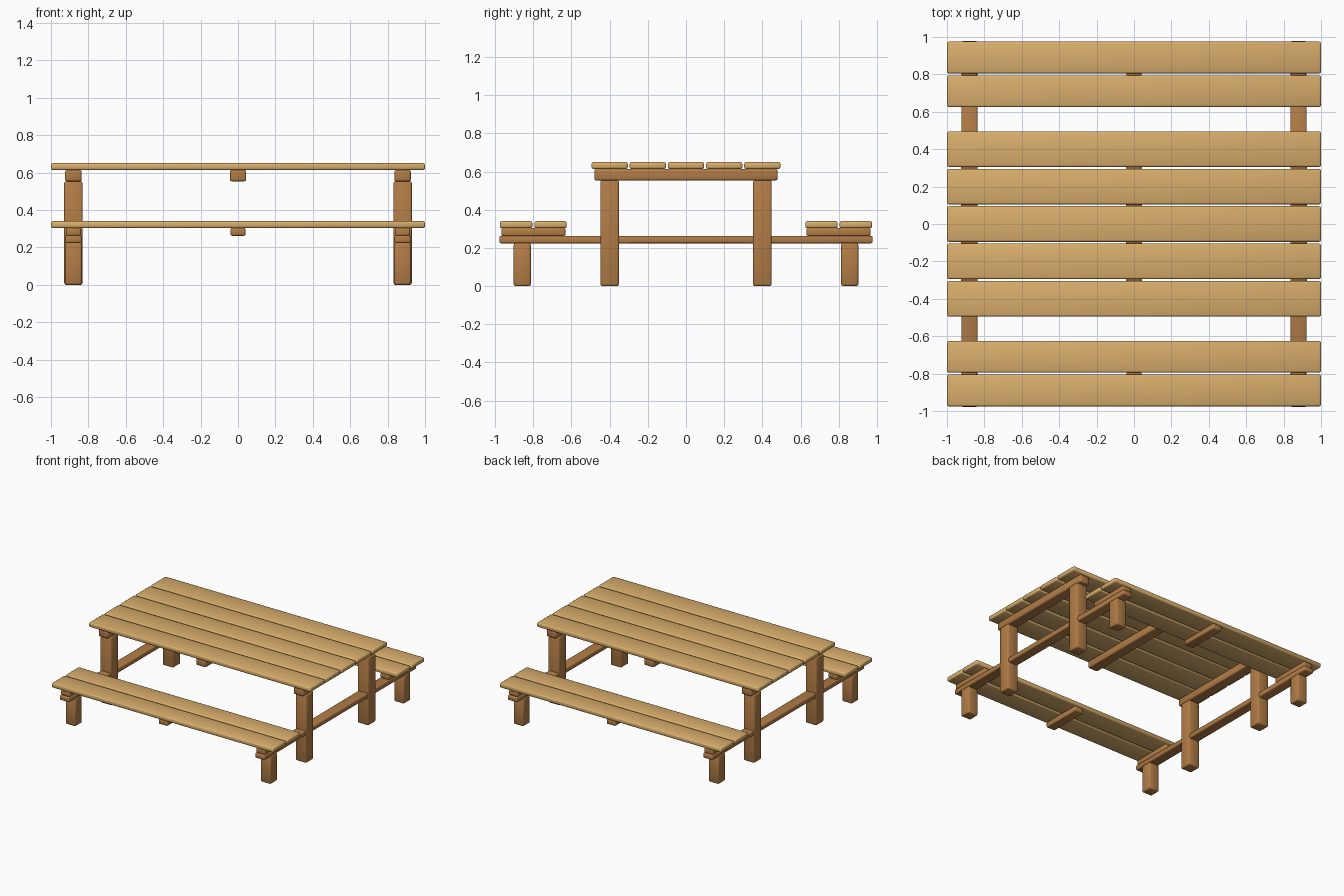
import bpy

if "Cube" in bpy.data.objects:
    bpy.data.objects.remove(bpy.data.objects["Cube"])


def material(name, rgb):
    m = bpy.data.materials.new(name)
    m.diffuse_color = (*rgb, 1.0)
    m.use_nodes = True
    m.node_tree.nodes["Principled BSDF"].inputs["Base Color"].default_value = m.diffuse_color
    return m


LIGHT = material("light plank wood", (0.69, 0.42, 0.15))
DARK = material("dark frame wood", (0.45, 0.205, 0.062))


def timber(name, x, y, z, mat, bevel):
    """Softly rounded board spanning the given (min, max) ranges."""
    bpy.ops.mesh.primitive_cube_add(size=1)
    ob = bpy.context.object
    ob.name = name
    spans = (x, y, z)
    for v in ob.data.vertices:
        for i in range(3):
            v.co[i] = spans[i][0] if v.co[i] < 0 else spans[i][1]
    ob.data.materials.append(mat)
    mod = ob.modifiers.new("rounded edges", 'BEVEL')
    mod.width = bevel
    mod.segments = 2
    bpy.ops.object.shade_smooth()
    return ob


def around(c, w):
    return (c - w / 2, c + w / 2)


# table top planks
for i in range(5):
    timber("table_plank", (-1, 1), around(0.2 * (i - 2), 0.19), (0.613, 0.65), LIGHT, 0.01)

# beams under the table top
for x in (-0.88, 0, 0.88):
    timber("table_beam", around(x, 0.088), (-0.48, 0.48), (0.553, 0.614), DARK, 0.01)

# bench planks and the cleats below them
for s in (-1, 1):
    for y in (0.71, 0.89):
        timber("seat_plank", (-1, 1), around(s * y, 0.17), (0.303, 0.34), LIGHT, 0.01)
    for x in (-0.88, 0, 0.88):
        timber("seat_cleat", around(x, 0.08), around(s * 0.8, 0.336), (0.262, 0.304), DARK, 0.008)

# end frames: long cross beam, table legs and bench legs
for x in (-0.88, 0.88):
    timber("long_cross_beam", around(x, 0.086), (-0.978, 0.978), (0.224, 0.263), DARK, 0.008)
    for s in (-1, 1):
        timber("table_leg", around(x, 0.098), around(s * 0.4, 0.098), (0, 0.554), DARK, 0.01)
        timber("seat_leg", around(x, 0.09), around(s * 0.858, 0.09), (0, 0.225), DARK, 0.01)
